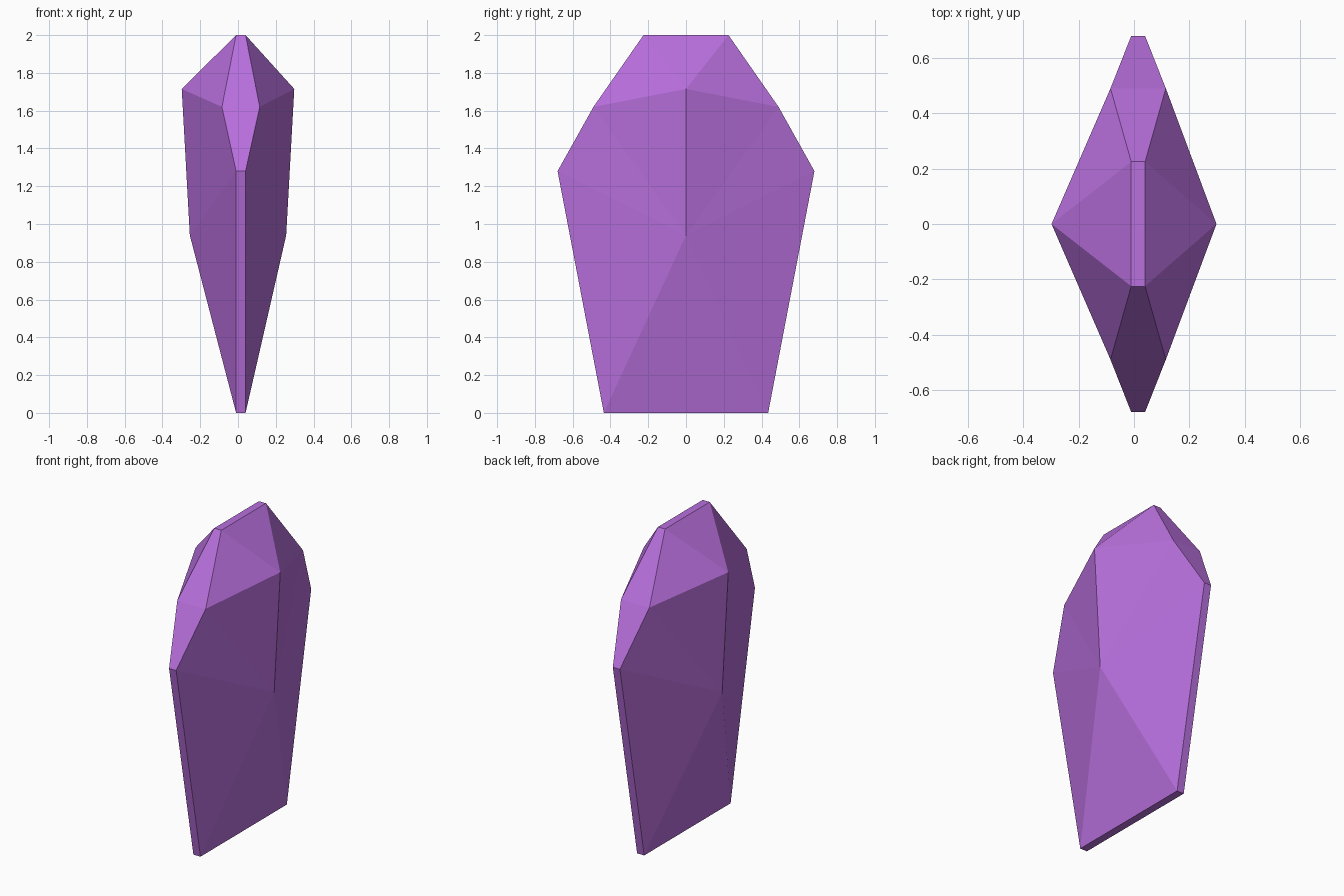
import bpy, bmesh

# Remove the default cube
cube = bpy.data.objects.get("Cube")
if cube:
    bpy.data.objects.remove(cube, do_unlink=True)

# Single flat colour
purple = bpy.data.materials.new("crystal_purple")
purple.use_nodes = True
colour = (0.48, 0.16, 0.72, 1.0)
purple.diffuse_color = colour
purple.node_tree.nodes["Principled BSDF"].inputs["Base Color"].default_value = colour

# Half outline of the rim from base to tip: y, z, half thickness
RIM = [(0.435, 0.0, 0.025), (0.68, 1.28, 0.025), (0.49, 1.62, 0.10), (0.225, 2.0, 0.025)]
RIM_X = 0.015  # the rim sits slightly off centre
RIDGE_X, RIDGE_Z = (0.255, 0.298), (0.94, 1.715)

bm = bmesh.new()


def broad_side(side):
    """Faceted half of the crystal; returns its rim loop for joining."""
    low, high = [bm.verts.new((side * x, 0, z)) for x, z in zip(RIDGE_X, RIDGE_Z)]
    halves = []
    for end in (-1, 1):
        half = [bm.verts.new((RIM_X + side * t, end * y, z)) for y, z, t in RIM]
        base, widest, shoulder, tip = half
        bm.faces.new((base, widest, low))
        bm.faces.new((widest, shoulder, low))
        bm.faces.new((shoulder, high, low))
        bm.faces.new((shoulder, tip, high))
        halves.append(half)
    front, back = halves
    bm.faces.new((front[0], back[0], low))
    bm.faces.new((front[-1], back[-1], high))
    return front + back[::-1]


# Two broad sides joined by a narrow rim of quads
left, right = broad_side(1), broad_side(-1)
for i in range(len(left)):
    j = (i + 1) % len(left)
    bm.faces.new((left[i], left[j], right[j], right[i]))
bmesh.ops.recalc_face_normals(bm, faces=bm.faces)

mesh = bpy.data.meshes.new("crystal_shard")
bm.to_mesh(mesh)
bm.free()
mesh.materials.append(purple)
shard = bpy.data.objects.new("crystal_shard", mesh)
bpy.context.collection.objects.link(shard)
